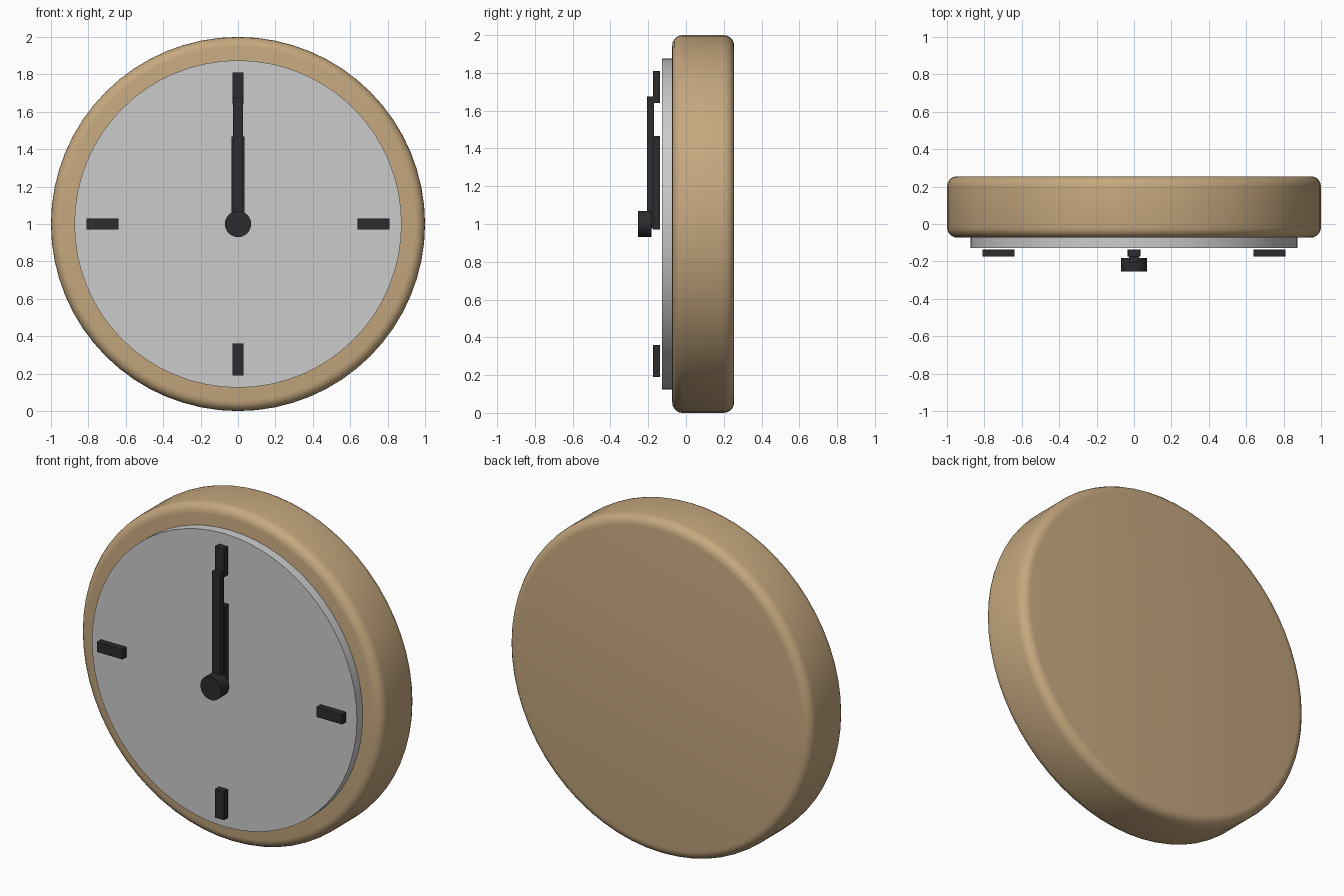
import bpy
from math import radians, sin, cos

if "Cube" in bpy.data.objects:
    bpy.data.objects.remove(bpy.data.objects["Cube"])

CZ = 1.0  # height of the clock centre


def material(name, rgb):
    m = bpy.data.materials.new(name)
    m.diffuse_color = (*rgb, 1)
    m.use_nodes = True
    m.node_tree.nodes["Principled BSDF"].inputs["Base Color"].default_value = m.diffuse_color
    return m


wood = material("wood", (0.56, 0.39, 0.21))
black = material("black", (0.025, 0.025, 0.028))


def disc(name, radius, y0, y1, sides, mat=None, bevel=0):
    """Cylinder along y, centred on the dial."""
    bpy.ops.mesh.primitive_cylinder_add(
        vertices=sides, radius=radius, depth=y1 - y0,
        location=(0, (y0 + y1) / 2, CZ), rotation=(radians(90), 0, 0))
    ob = bpy.context.object
    ob.name = name
    if mat:
        ob.data.materials.append(mat)
    if bevel:
        mod = ob.modifiers.new("round", "BEVEL")
        mod.width = bevel
        mod.segments = 5
        mod.limit_method = "ANGLE"
        mod.angle_limit = radians(40)
        bpy.ops.object.shade_smooth()
    else:
        bpy.ops.object.shade_smooth_by_angle(angle=radians(30))
    return ob


def bar(name, r0, r1, width, y0, y1, angle=0):
    """Radial box from r0 to r1, angle measured clockwise from 12."""
    a = radians(angle)
    r = (r0 + r1) / 2
    bpy.ops.mesh.primitive_cube_add(
        size=1, location=(r * sin(a), (y0 + y1) / 2, CZ + r * cos(a)),
        rotation=(0, a, 0))
    ob = bpy.context.object
    ob.name = name
    ob.scale = (width, y1 - y0, r1 - r0)
    ob.data.materials.append(black)
    return ob


# Rounded wooden case and raised dial
disc("case", 1.0, -0.073, 0.255, 64, wood, bevel=0.055)
disc("dial", 0.875, -0.128, -0.06, 64)

# Hour markers at 12, 3, 6 and 9
for hour in (12, 3, 6, 9):
    bar(f"marker_{hour}", 0.64, 0.81, 0.06, -0.175, -0.137, hour * 30)

# Hands and centre knob
bar("hour_hand", -0.025, 0.467, 0.068, -0.175, -0.137)
bar("minute_hand", -0.025, 0.675, 0.052, -0.207, -0.17)
disc("knob", 0.07, -0.255, -0.182, 32, black)
